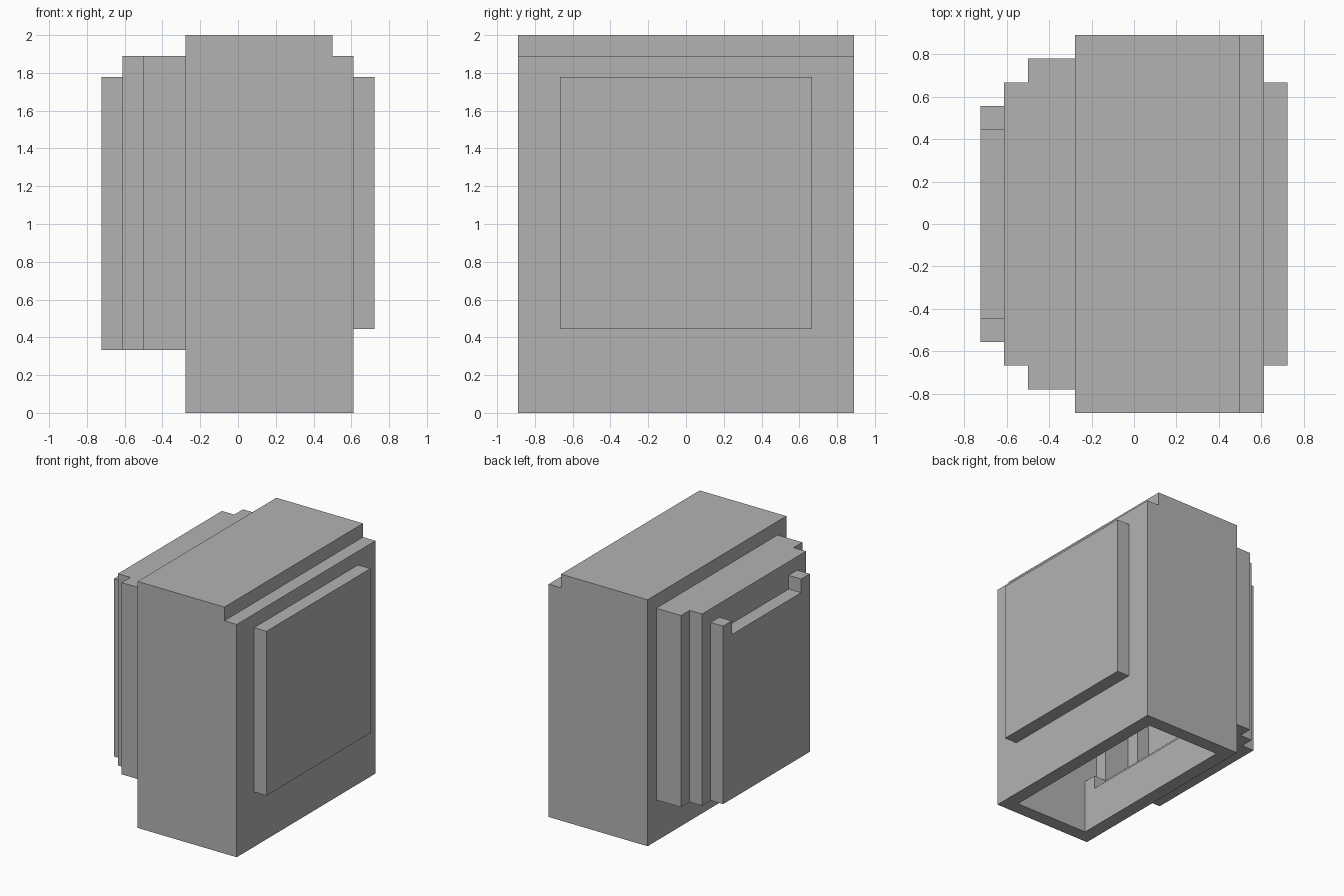
import bpy

U = 1 / 9  # one block of the grid the model is built on

cube = bpy.data.objects.get("Cube")
if cube:
    bpy.data.objects.remove(cube, do_unlink=True)

grey = bpy.data.materials.new("plain_grey")
grey.use_nodes = True
COLOUR = (0.45, 0.45, 0.45, 1)
grey.diffuse_color = COLOUR
grey.node_tree.nodes["Principled BSDF"].inputs["Base Color"].default_value = COLOUR


def box(name, x, half_y, z):
    """Box in block units: x range, half width in y, z range."""
    mesh = bpy.data.meshes.new(name)
    verts = [(a * U, b * U, c * U) for a in x for b in (-half_y, half_y) for c in z]
    faces = [(0, 1, 3, 2), (4, 6, 7, 5), (0, 4, 5, 1),
             (2, 3, 7, 6), (0, 2, 6, 4), (1, 5, 7, 3)]
    mesh.from_pydata(verts, [], faces)
    mesh.materials.append(grey)
    ob = bpy.data.objects.new(name, mesh)
    bpy.context.scene.collection.objects.link(ob)
    return ob


def part(name, x, half_y, z, cuts=()):
    """Box with box-shaped pieces cut out of it."""
    ob = box(name, x, half_y, z)
    for cut in cuts:
        cutter = box("cutter", *cut)
        cutter.hide_render = True
        mod = ob.modifiers.new("cut", "BOOLEAN")
        mod.operation = "DIFFERENCE"
        mod.solver = "EXACT"
        mod.object = cutter
        bpy.context.view_layer.update()
        evaluated = ob.evaluated_get(bpy.context.evaluated_depsgraph_get())
        result = bpy.data.meshes.new_from_object(evaluated)
        ob.modifiers.clear()
        ob.data = result
        bpy.data.objects.remove(cutter, do_unlink=True)
    return ob


# Main hollow casing, open at the bottom, with a stepped top edge
part("casing", (-2.5, 5.5), 8, (0, 18), [
    ((-1.5, 4.5), 7, (-1, 17)),   # inside
    ((4.5, 7), 9, (17, 19)),      # step on top
    ((-3, -1), 7, (4, 17)),       # opening to the side housing
    ((-3, -1), 6, (3, 5)),        # lower lip of the opening
    ((4, 6), 6, (4, 16)),         # recess behind the side panel
])

# Raised panel on the left side
part("side_panel", (5.5, 6.5), 6, (4, 16))

# Stepped hollow housing on the right side
part("housing_inner", (-4.5, -2.5), 7, (3, 17), [((-5, -2), 6, (4, 16))])
part("housing_middle", (-5.5, -4.5), 6, (3, 17), [((-6, -4), 5, (4, 15))])
part("housing_outer", (-6.5, -5.5), 5, (3, 16), [((-7, -5), 4, (15, 17))])
